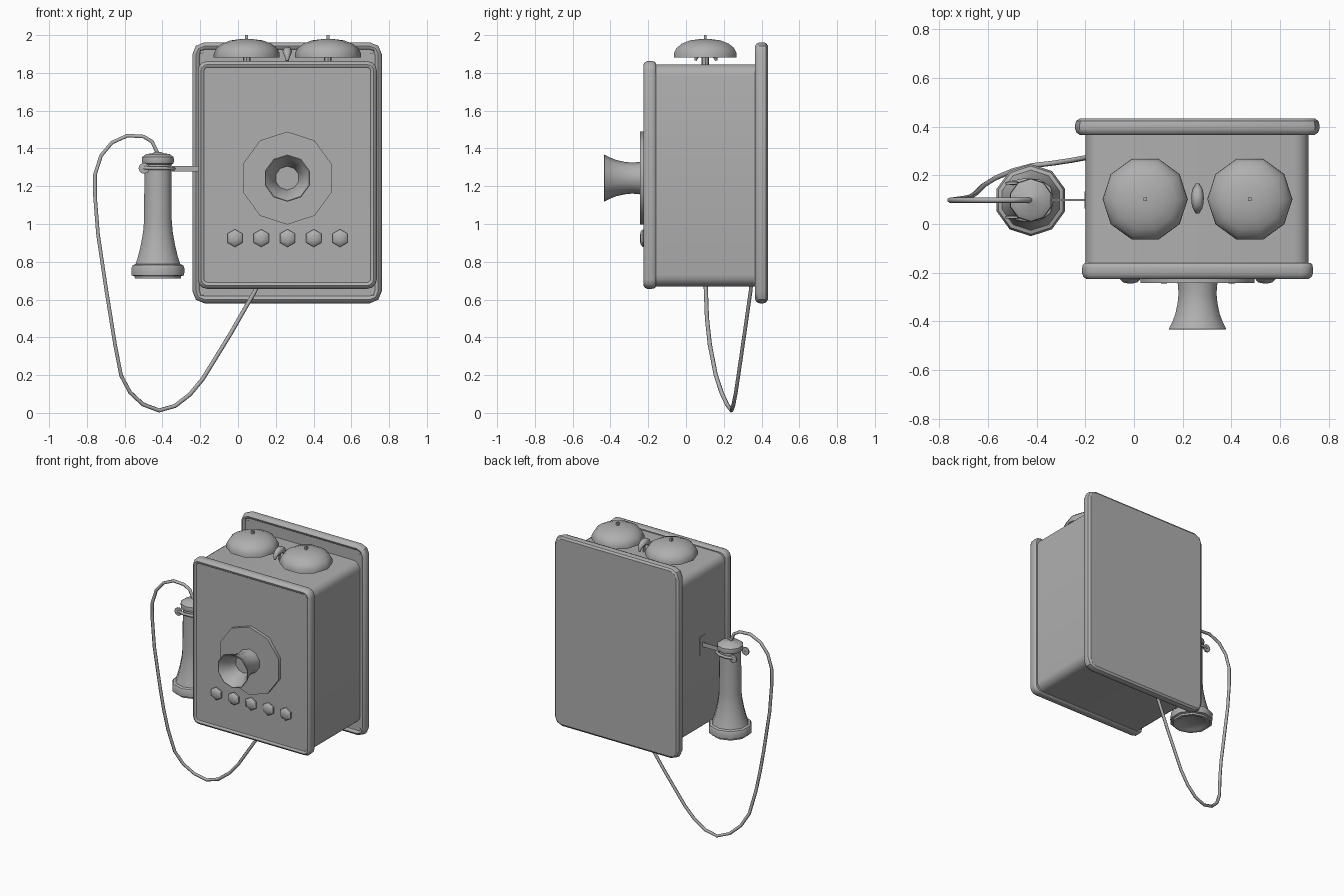
import bpy, bmesh
from math import sin, cos, pi, radians

grey = bpy.data.materials.new("dark_grey")
grey.diffuse_color = (0.43, 0.43, 0.43, 1)


def finish(name, bm, angle=35):
    bmesh.ops.recalc_face_normals(bm, faces=bm.faces[:])
    me = bpy.data.meshes.new(name)
    bm.to_mesh(me)
    bm.free()
    me.materials.append(grey)
    ob = bpy.data.objects.new(name, me)
    bpy.context.collection.objects.link(ob)
    bpy.ops.object.select_all(action='DESELECT')
    ob.select_set(True)
    bpy.context.view_layer.objects.active = ob
    bpy.ops.object.shade_smooth_by_angle(angle=radians(angle))
    return ob


def loft(name, rings, angle=35):
    bm = bmesh.new()
    vs = [[bm.verts.new(p) for p in ring] for ring in rings]
    n = len(vs[0])
    for a, b in zip(vs, vs[1:]):
        for i in range(n):
            j = (i + 1) % n
            bm.faces.new((a[i], a[j], b[j], b[i]))
    bm.faces.new(vs[0])
    bm.faces.new(vs[-1])
    return finish(name, bm, angle)


def lathe(name, profile, at, axis='Z', segs=10, phase=0.0, angle=40):
    """Profile of (radius, height); axis 'Z' goes up, 'Y' goes towards the front."""
    x, y, z = at
    rings = []
    for r, h in profile:
        ring = []
        for i in range(segs):
            a = phase + 2 * pi * i / segs
            u, v = r * cos(a), r * sin(a)
            ring.append((x + u, y + v, z + h) if axis == 'Z' else (x + u, y - h, z + v))
        rings.append(ring)
    return loft(name, rings, angle)


def rounded_slab(name, x0, x1, z0, z1, rad, profile, steps=4):
    """Rounded rectangle swept front to back; profile of (inset, y)."""
    rings = []
    for inset, y in profile:
        r = max(rad - inset, 0.012)
        ring = []
        for k, (sx, sz) in enumerate(((1, 1), (-1, 1), (-1, -1), (1, -1))):
            cx = (x1 - inset - r) if sx > 0 else (x0 + inset + r)
            cz = (z1 - inset - r) if sz > 0 else (z0 + inset + r)
            for i in range(steps + 1):
                a = (k + i / steps) * pi / 2
                ring.append((cx + r * cos(a), y, cz + r * sin(a)))
        rings.append(ring)
    return loft(name, rings)


def box(name, size, at):
    bm = bmesh.new()
    bmesh.ops.create_cube(bm, size=1)
    bmesh.ops.scale(bm, vec=size, verts=bm.verts)
    bmesh.ops.translate(bm, vec=at, verts=bm.verts)
    return finish(name, bm)


def tube(name, pts, radius, taper=None):
    cu = bpy.data.curves.new(name, 'CURVE')
    cu.dimensions = '3D'
    cu.bevel_depth = radius
    cu.bevel_resolution = 1
    cu.use_fill_caps = True
    cu.materials.append(grey)
    sp = cu.splines.new('POLY')
    sp.points.add(len(pts) - 1)
    for i, q in enumerate(pts):
        sp.points[i].co = (*q, 1)
        sp.points[i].radius = taper[i] if taper else 1
    ob = bpy.data.objects.new(name, cu)
    bpy.context.collection.objects.link(ob)
    return ob


# Case: backboard, body, front door
rounded_slab("backboard", -0.242, 0.762, 0.58, 1.962, 0.065,
             [(0.018, 0.433), (0.004, 0.423), (0, 0.408), (0, 0.39), (0.006, 0.375),
              (0.02, 0.366), (0.032, 0.37), (0.038, 0.378)], 2)
rounded_slab("case_body", -0.2, 0.717, 0.67, 1.845, 0.06, [(0, 0.39), (0, -0.18)])
rounded_slab("front_door", -0.213, 0.735, 0.657, 1.862, 0.05,
             [(0.01, -0.16), (0.002, -0.168), (0, -0.18), (0, -0.205), (0.006, -0.218),
              (0.018, -0.226), (0.028, -0.224), (0.034, -0.218)], 3)
for x in (-0.19, 0.71):
    for z in (0.63, 1.91):
        lathe("board_screw", [(0.01, 0), (0.01, 0.003), (0.006, 0.006)],
              (x, 0.38, z), 'Y', 8)

# Mouthpiece and its round plate
lathe("mouthpiece_plate", [(0.246, 0), (0.246, 0.023)], (0.261, -0.22, 1.243), 'Y', 10, pi / 2)
lathe("mouthpiece",
      [(0.086, 0), (0.082, 0.045), (0.086, 0.085), (0.096, 0.13), (0.11, 0.165), (0.125, 0.192),
       (0.12, 0.194), (0.1, 0.168), (0.082, 0.13), (0.066, 0.085), (0.063, 0.07)],
      (0.261, -0.24, 1.243), 'Y', 10, pi / 2, 50)

# Row of hexagonal buttons
for i in range(5):
    lathe("button", [(0.047, 0), (0.047, 0.012), (0.034, 0.024), (0.012, 0.028)],
          (-0.016 + 0.139 * i, -0.216, 0.925), 'Y', 6, pi / 2)

# Bells with posts, and the crescent striker between them
for x in (0.046, 0.476):
    lathe("bell", [(0.16, 1.882), (0.175, 1.882), (0.174, 1.905), (0.16, 1.932), (0.13, 1.955),
                   (0.085, 1.972), (0.03, 1.979)], (x, 0.102, 0), 'Z', 10)
    lathe("bell_post", [(0.02, 1.83), (0.02, 1.885)], (x, 0.102, 0), 'Z', 8)
    lathe("bell_pin", [(0.011, 1.96), (0.011, 2.0)], (x, 0.102, 0), 'Z', 4, pi / 4)
arch = [pi * i / 8 for i in range(9)]
tube("striker", [(0.261, 0.105 - 0.055 * cos(a), 1.865 + 0.05 * sin(a)) for a in arch],
     0.026, [0.25 + 0.75 * sin(a) for a in arch])
lathe("striker_stem", [(0.01, 1.83), (0.01, 1.9)], (0.261, 0.105, 0), 'Z', 6)

# Earpiece hanging on the forked hook
RX, RY = -0.424, 0.098
lathe("earpiece",
      [(0.1, 0.718), (0.108, 0.712), (0.128, 0.712), (0.13, 0.724), (0.146, 0.728),
       (0.148, 0.765), (0.14, 0.782), (0.124, 0.788), (0.11, 0.83), (0.095, 0.89),
       (0.082, 0.96), (0.077, 1.02), (0.075, 1.315), (0.086, 1.32), (0.09, 1.335),
       (0.087, 1.355), (0.065, 1.37), (0.028, 1.375), (0.018, 1.382)],
      (RX, RY, 0), 'Z', 10, pi / 2)
box("hook_arm", (0.16, 0.008, 0.03), (-0.27, RY, 1.293))
box("hook_slot_plate", (0.006, 0.07, 0.13), (-0.201, RY, 1.29))
for s in (-1, 1):
    tube("hook_prong", [(-0.34, RY, 1.293), (-0.35, RY + s * 0.05, 1.293),
                        (-0.39, RY + s * 0.075, 1.295), (-0.45, RY + s * 0.08, 1.295),
                        (-0.5, RY + s * 0.07, 1.298)], 0.01)
    lathe("hook_tip", [(0.012, -0.007), (0.029, -0.005), (0.029, 0.005), (0.012, 0.007)],
          (-0.498, RY + s * 0.07, 1.295), 'Y', 10)

# Cord looping from the earpiece to the underside of the case
tube("cord", [(-0.424, 0.098, 1.37), (-0.455, 0.098, 1.436), (-0.5, 0.098, 1.463),
              (-0.585, 0.098, 1.468), (-0.667, 0.098, 1.431), (-0.725, 0.098, 1.362),
              (-0.757, 0.098, 1.262), (-0.757, 0.098, 1.146), (-0.741, 0.099, 0.945),
              (-0.698, 0.105, 0.655), (-0.673, 0.111, 0.5), (-0.651, 0.126, 0.362),
              (-0.619, 0.158, 0.198), (-0.571, 0.188, 0.108), (-0.503, 0.217, 0.045),
              (-0.418, 0.24, 0.013), (-0.333, 0.25, 0.037), (-0.254, 0.262, 0.098),
              (-0.185, 0.275, 0.182), (-0.042, 0.309, 0.415), (0.09, 0.342, 0.645),
              (0.11, 0.346, 0.69)], 0.011)
